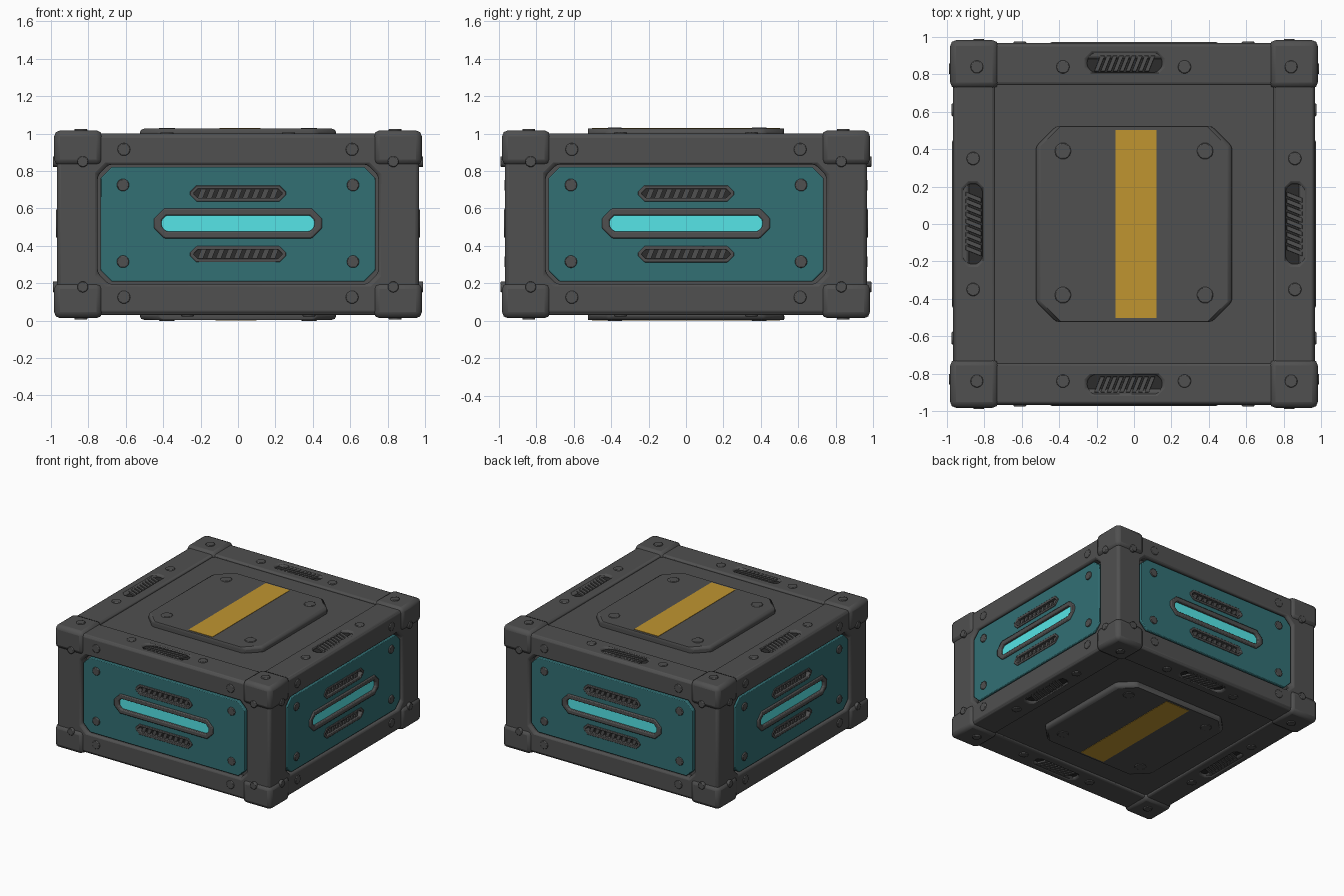
import bpy, bmesh
from math import pi, cos, sin
from mathutils import Matrix, Vector

if "Cube" in bpy.data.objects:
    bpy.data.objects.remove(bpy.data.objects["Cube"], do_unlink=True)

MID = 0.515  # height of the crate's centre


def material(name, rgb):
    m = bpy.data.materials.new(name)
    m.use_nodes = True
    m.diffuse_color = (*rgb, 1)
    bsdf = m.node_tree.nodes["Principled BSDF"]
    bsdf.inputs["Base Color"].default_value = (*rgb, 1)
    bsdf.inputs["Roughness"].default_value = 0.6
    return m


GREY = material("dark grey metal", (0.08, 0.08, 0.08))
BLACK = material("vent shadow grey", (0.025, 0.025, 0.025))
TEAL = material("teal paint", (0.032, 0.16, 0.175))
CYAN = material("cyan light", (0.1, 0.85, 0.87))
YELLOW = material("yellow paint", (0.53, 0.3, 0.03))


# Outlines in a face's own plane
def chamfered(w, h, c, u=0, v=0):
    pts = []
    for sx, sy in ((1, 1), (-1, 1), (-1, -1), (1, -1)):
        a = (u + sx * w, v + sy * (h - c))
        b = (u + sx * (w - c), v + sy * h)
        pts += [a, b] if sx * sy > 0 else [b, a]
    return pts


def rect(w, h, u=0, v=0):
    return [(u + w, v + h), (u - w, v + h), (u - w, v - h), (u + w, v - h)]


def disc(u, v, r, n=10):
    return [(u + r * cos(2 * pi * i / n), v + r * sin(2 * pi * i / n)) for i in range(n)]


def slats(w, h, u=0, v=0, n=9, upright=False):
    bars = []
    for i in range(n):
        s = (i - (n - 1) / 2) * 2 * (w - h * 0.9) / n
        lean, t = h * 0.4, w / n * 0.55
        bar = [(s + lean + t, h), (s + lean - t, h), (s - lean - t, -h), (s - lean + t, -h)]
        if upright:
            bar = [(-q, p) for p, q in bar]
        bars.append([[(u + p, v + q) for p, q in bar]])
    return bars


def finish(ob, mat, bevel):
    ob.data.materials.append(mat)
    if bevel:
        mod = ob.modifiers.new("soft edges", "BEVEL")
        mod.width, mod.segments = bevel, 2
        mod.limit_method, mod.angle_limit = "ANGLE", 0.5
    bpy.ops.object.select_all(action="DESELECT")
    ob.select_set(True)
    bpy.context.view_layer.objects.active = ob
    bpy.ops.object.shade_smooth_by_angle(angle=0.7)


def plate(name, mat, shapes, low, high, place, bevel=0.0):
    """Slab with holes: each shape is an outer outline followed by its holes."""
    bm = bmesh.new()
    for loops in shapes:
        edges = []
        for pts in loops:
            vs = [bm.verts.new((u, v, low)) for u, v in pts]
            edges += [bm.edges.new((vs[i - 1], vs[i])) for i in range(len(vs))]
        fill = bmesh.ops.triangle_fill(bm, use_beauty=True, use_dissolve=False, edges=edges)
        faces = [f for f in fill["geom"] if isinstance(f, bmesh.types.BMFace)]
        ext = bmesh.ops.extrude_face_region(bm, geom=faces, use_keep_orig=True)
        top = [g for g in ext["geom"] if isinstance(g, bmesh.types.BMVert)]
        bmesh.ops.translate(bm, verts=top, vec=(0, 0, high - low))
    bmesh.ops.recalc_face_normals(bm, faces=bm.faces)
    bm.transform(place)
    me = bpy.data.meshes.new(name)
    bm.to_mesh(me)
    bm.free()
    ob = bpy.data.objects.new(name, me)
    bpy.context.collection.objects.link(ob)
    finish(ob, mat, bevel)


def box(name, mat, lo, hi, bevel):
    lo, hi = Vector(lo), Vector(hi)
    bpy.ops.mesh.primitive_cube_add(size=1)
    ob = bpy.context.object
    ob.name = name
    ob.data.transform(Matrix.Translation((lo + hi) / 2) @ Matrix.Diagonal((*(hi - lo), 1)))
    finish(ob, mat, bevel)


# Inner body and corner guards
box("inner_body", GREY, (-0.9, -0.9, 0.05), (0.9, 0.9, 0.98), 0)
for sx, side in ((-1, "right"), (1, "left")):
    for sy, end in ((-1, "front"), (1, "back")):
        for sz, level in ((-1, "lower"), (1, "upper")):
            a = (sx * 0.725, sy * 0.725, MID + sz * 0.315)
            b = (sx * 0.983, sy * 0.983, MID + sz * 0.502)
            box(f"{level}_{end}_{side}_corner", GREY, map(min, a, b), map(max, a, b), 0.032)

# Four walls, all alike: the local axes are across, up and outward
for i, wall in enumerate(("front", "left", "back", "right")):
    place = Matrix.Translation((0, 0, MID)) @ Matrix.Rotation(i * pi / 2, 4, "Z") @ Matrix.Rotation(pi / 2, 4, "X")
    vents = [chamfered(0.25, 0.036, 0.03, 0, v) for v in (0.165, -0.16)]
    light = chamfered(0.43, 0.07, 0.05, 0, 0.005)
    plate(f"{wall}_frame", GREY, [[rect(0.965, 0.48), chamfered(0.75, 0.32, 0.06)]],
          0.88, 0.968, place, 0.018)
    plate(f"{wall}_panel", TEAL, [[chamfered(0.735, 0.307, 0.06), light] + vents],
          0.9, 0.96, place, 0.01)
    plate(f"{wall}_vent_shadow", BLACK, [[v] for v in vents], 0.9, 0.925, place)
    plate(f"{wall}_vent_rims", GREY,
          [[chamfered(0.257, 0.043, 0.035, 0, v), chamfered(0.235, 0.024, 0.02, 0, v)]
           for v in (0.165, -0.16)], 0.92, 0.966, place, 0.004)
    plate(f"{wall}_vent_slats", GREY, slats(0.24, 0.026, 0, 0.165) + slats(0.24, 0.026, 0, -0.16),
          0.92, 0.945, place)
    plate(f"{wall}_light_rim", GREY,
          [[chamfered(0.45, 0.08, 0.055, 0, 0.005), chamfered(0.408, 0.043, 0.025, 0, 0.005)]],
          0.92, 0.972, place, 0.008)
    plate(f"{wall}_light", CYAN, [[chamfered(0.42, 0.055, 0.02, 0, 0.005)]], 0.9, 0.95, place)
    plate(f"{wall}_panel_bolts", GREY,
          [[disc(u, v, 0.034)] for u in (-0.615, 0.615) for v in (-0.2, 0.21)],
          0.94, 0.969, place, 0.005)
    plate(f"{wall}_beam_bolts", GREY,
          [[disc(u, v, 0.035)] for u in (-0.61, 0.61) for v in (-0.39, 0.4)],
          0.95, 0.975, place, 0.005)
    plate(f"{wall}_corner_bolts", GREY,
          [[disc(u, v, 0.03)] for u in (-0.83, 0.83) for v in (-0.335, 0.335)],
          0.96, 0.99, place, 0.005)

# Top and bottom, alike and turned over
for turn, end in ((0, "top"), (pi, "bottom")):
    place = Matrix.Translation((0, 0, MID)) @ Matrix.Rotation(turn, 4, "Y")
    across = [chamfered(0.2, 0.05, 0.03, -0.05, v) for v in (-0.855, 0.86)]
    along = [chamfered(0.05, 0.215, 0.03, u, 0) for u in (-0.86, 0.86)]
    plate(f"{end}_frame", GREY, [[rect(0.963, 0.963), rect(0.745, 0.745)] + across + along],
          0.4, 0.485, place, 0.014)
    plate(f"{end}_vent_shadow", BLACK, [[v] for v in across + along], 0.4, 0.467, place)
    bars = []
    for s in (-0.858, 0.858):
        bars += slats(0.19, 0.043, -0.05, s) + slats(0.2, 0.043, s, 0, upright=True)
    plate(f"{end}_vent_slats", GREY, bars, 0.45, 0.481, place, 0.003)
    plate(f"{end}_beam_bolts", GREY,
          [[disc(u, v, 0.036)] for u in (-0.38, 0.27) for v in (-0.84, 0.84)] +
          [[disc(u, v, 0.036)] for u in (-0.86, 0.86) for v in (-0.35, 0.35)],
          0.47, 0.492, place, 0.005)
    plate(f"{end}_corner_bolts", GREY,
          [[disc(u, v, 0.035)] for u in (-0.84, 0.84) for v in (-0.84, 0.84)],
          0.49, 0.51, place, 0.005)
    # Raised hatch with a painted stripe
    plate(f"{end}_hatch", GREY, [[chamfered(0.525, 0.525, 0.11)]], 0.45, 0.511, place, 0.02)
    plate(f"{end}_hatch_bolts", GREY,
          [[disc(u, v, 0.045)] for u in (-0.38, 0.38) for v in (-0.38, 0.39)],
          0.5, 0.516, place, 0.006)
    plate(f"{end}_stripe", YELLOW, [[rect(0.11, 0.502, 0.01, 0)]], 0.507, 0.514, place)
